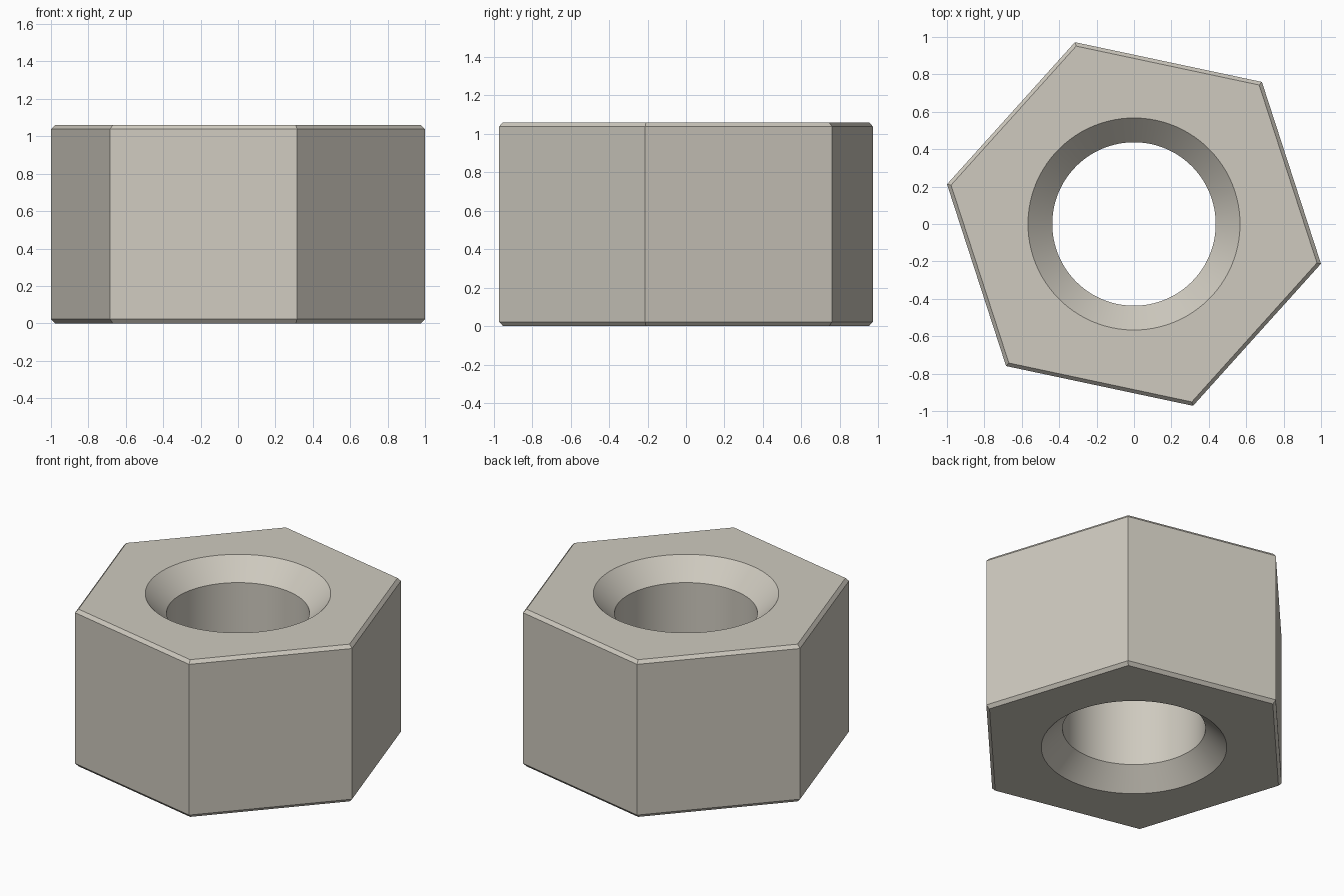
import bpy, bmesh, math

cube = bpy.data.objects.get("Cube")
if cube:
    bpy.data.objects.remove(cube, do_unlink=True)

HEIGHT = 1.06
HEX_RADIUS = 1.022
BEVEL = 0.022
BORE_RADIUS = 0.437
SINK = 0.13            # depth and width of the 45 degree countersink
TURN = math.radians(-12)
STEPS = 16             # bore segments per hexagon side

steel = bpy.data.materials.new("warm grey steel")
colour = (0.62, 0.59, 0.52, 1)
steel.use_nodes = True
steel.diffuse_color = colour
steel.node_tree.nodes["Principled BSDF"].inputs["Base Color"].default_value = colour

bm = bmesh.new()


def ring(radius, z, count):
    angles = [TURN + math.tau * i / count for i in range(count)]
    return [bm.verts.new((radius * math.cos(a), radius * math.sin(a), z)) for a in angles]


def stack(profile, count):
    """Rings of a profile joined by walls; returns the first and last ring."""
    rings = [ring(r, z, count) for r, z in profile]
    for low, high in zip(rings, rings[1:]):
        for i in range(count):
            j = (i + 1) % count
            bm.faces.new((low[i], low[j], high[j], high[i]))
    return rings[0], rings[-1]


# Hexagonal outside with thin bevels
outer = stack([(HEX_RADIUS - BEVEL, 0), (HEX_RADIUS, BEVEL),
               (HEX_RADIUS, HEIGHT - BEVEL), (HEX_RADIUS - BEVEL, HEIGHT)], 6)

# Round bore, countersunk at both ends
inner = stack([(BORE_RADIUS + SINK, 0), (BORE_RADIUS, SINK),
               (BORE_RADIUS, HEIGHT - SINK), (BORE_RADIUS + SINK, HEIGHT)], 6 * STEPS)

# Flat end faces, one sector per hexagon side
for hexagon, circle in zip(outer, inner):
    for side in range(6):
        arc = [circle[(side * STEPS + k) % len(circle)] for k in range(STEPS + 1)]
        bm.faces.new([hexagon[(side + 1) % 6], hexagon[side]] + arc)

bmesh.ops.recalc_face_normals(bm, faces=bm.faces)
mesh = bpy.data.meshes.new("hex_nut")
bm.to_mesh(mesh)
bm.free()
mesh.materials.append(steel)

nut = bpy.data.objects.new("hex_nut", mesh)
bpy.context.collection.objects.link(nut)
bpy.ops.object.select_all(action="DESELECT")
nut.select_set(True)
bpy.context.view_layer.objects.active = nut
bpy.ops.object.shade_smooth_by_angle(angle=math.radians(25))
